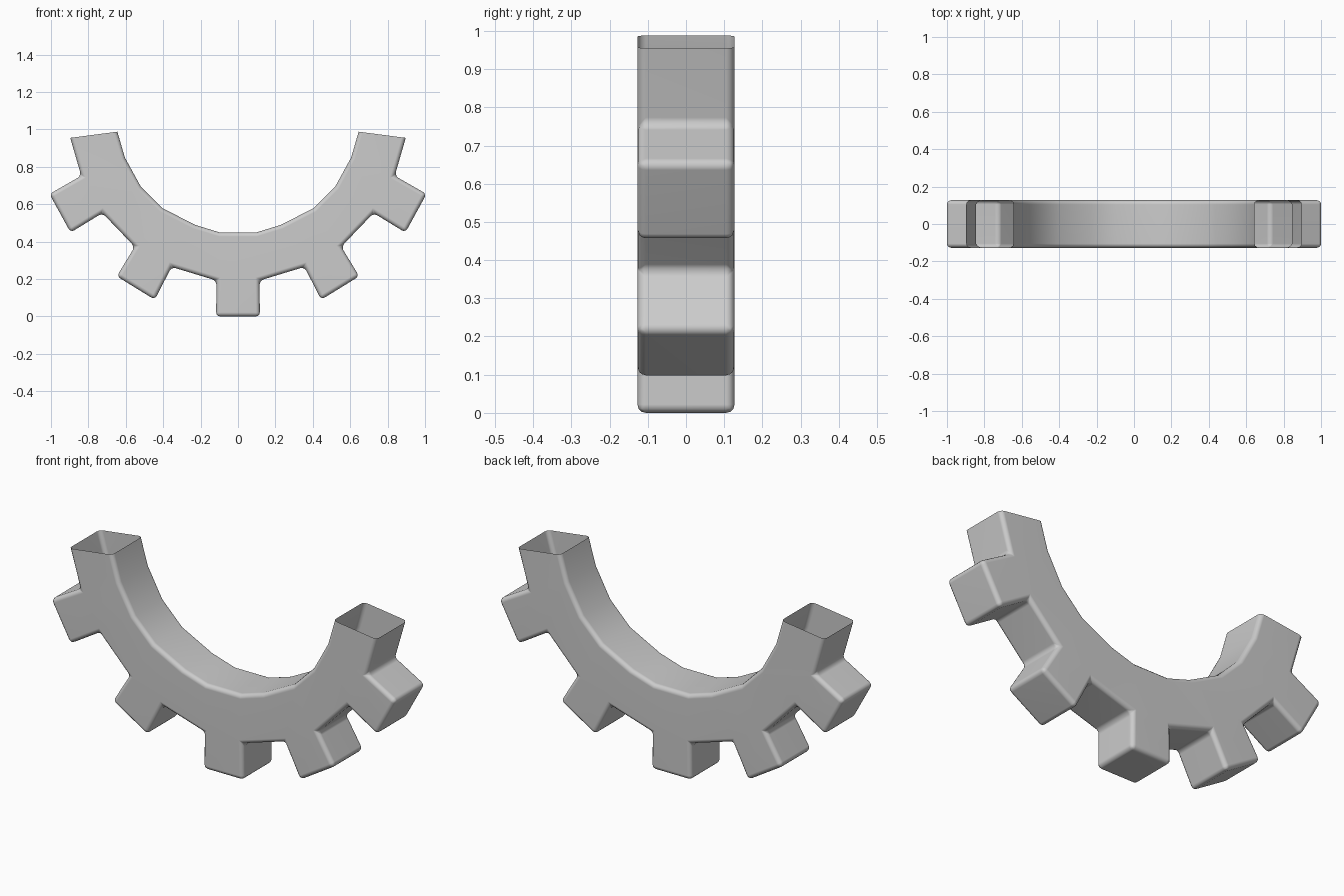
import bpy, bmesh

if "Cube" in bpy.data.objects:
    bpy.data.objects.remove(bpy.data.objects["Cube"], do_unlink=True)

HALF_DEPTH = 0.127
# Stations of one half, from the middle outward: (x, z)
INNER = [(0.10, 0.45), (0.23, 0.49), (0.405, 0.58), (0.52, 0.695), (0.605, 0.85), (0.645, 0.988)]
OUTER = [(0.115, 0.192), (0.355, 0.265), (0.552, 0.373), (0.725, 0.553), (0.838, 0.752), (0.897, 0.955)]
TIPS = [(0.117, 0.0), (0.445, 0.09), (0.648, 0.215), (0.895, 0.449), (1.008, 0.655)]


def mirrored(points):
    return [(-x, z) for x, z in reversed(points)] + points


inner, outer, tips = mirrored(INNER), mirrored(OUTER), mirrored(TIPS)

bm = bmesh.new()


def vertex_pairs(points):
    """A front and a back vertex for every profile point."""
    return [[bm.verts.new((x, y, z)) for y in (-HALF_DEPTH, HALF_DEPTH)] for x, z in points]


def strip(a, b):
    """Wall spanning the depth between two neighbouring profile points."""
    bm.faces.new((a[0], b[0], b[1], a[1]))


def side_panels(a, b, c, d):
    for k in (0, 1):
        bm.faces.new((a[k], b[k], c[k], d[k]))


inn, out, tip = vertex_pairs(inner), vertex_pairs(outer), vertex_pairs(tips)
for i in range(len(inn) - 1):
    # Hollow rim section
    strip(inn[i], inn[i + 1])
    side_panels(out[i], out[i + 1], inn[i + 1], inn[i])
    if i % 2:
        # Tooth on every second section
        t0, t1 = tip[i - 1], tip[i]
        strip(out[i], t0)
        strip(t0, t1)
        strip(t1, out[i + 1])
        side_panels(t0, t1, out[i + 1], out[i])
    else:
        strip(out[i], out[i + 1])

bmesh.ops.recalc_face_normals(bm, faces=bm.faces)
# An open shell: make sure the inside-curve wall faces up
bm.faces.ensure_lookup_table()
middle = min(bm.faces, key=lambda f: (f.calc_center_median() - inn[5][0].co.lerp(inn[6][1].co, 0.5)).length)
if middle.normal.z < 0:
    bmesh.ops.reverse_faces(bm, faces=bm.faces)

mesh = bpy.data.meshes.new("half_gear")
bm.to_mesh(mesh)
bm.free()
gear = bpy.data.objects.new("half_gear", mesh)
bpy.context.collection.objects.link(gear)

# Plain grey
grey = bpy.data.materials.new("plain_grey")
grey.use_nodes = True
colour = (0.6, 0.6, 0.6, 1.0)
grey.diffuse_color = colour
grey.node_tree.nodes["Principled BSDF"].inputs["Base Color"].default_value = colour
mesh.materials.append(grey)

# Softly rounded edges
mesh.shade_smooth()
bevel = gear.modifiers.new("rounded_edges", "BEVEL")
bevel.width = 0.022
bevel.segments = 3
bevel.limit_method = "ANGLE"
bevel.angle_limit = 0.6
gear.modifiers.new("even_shading", "WEIGHTED_NORMAL")
